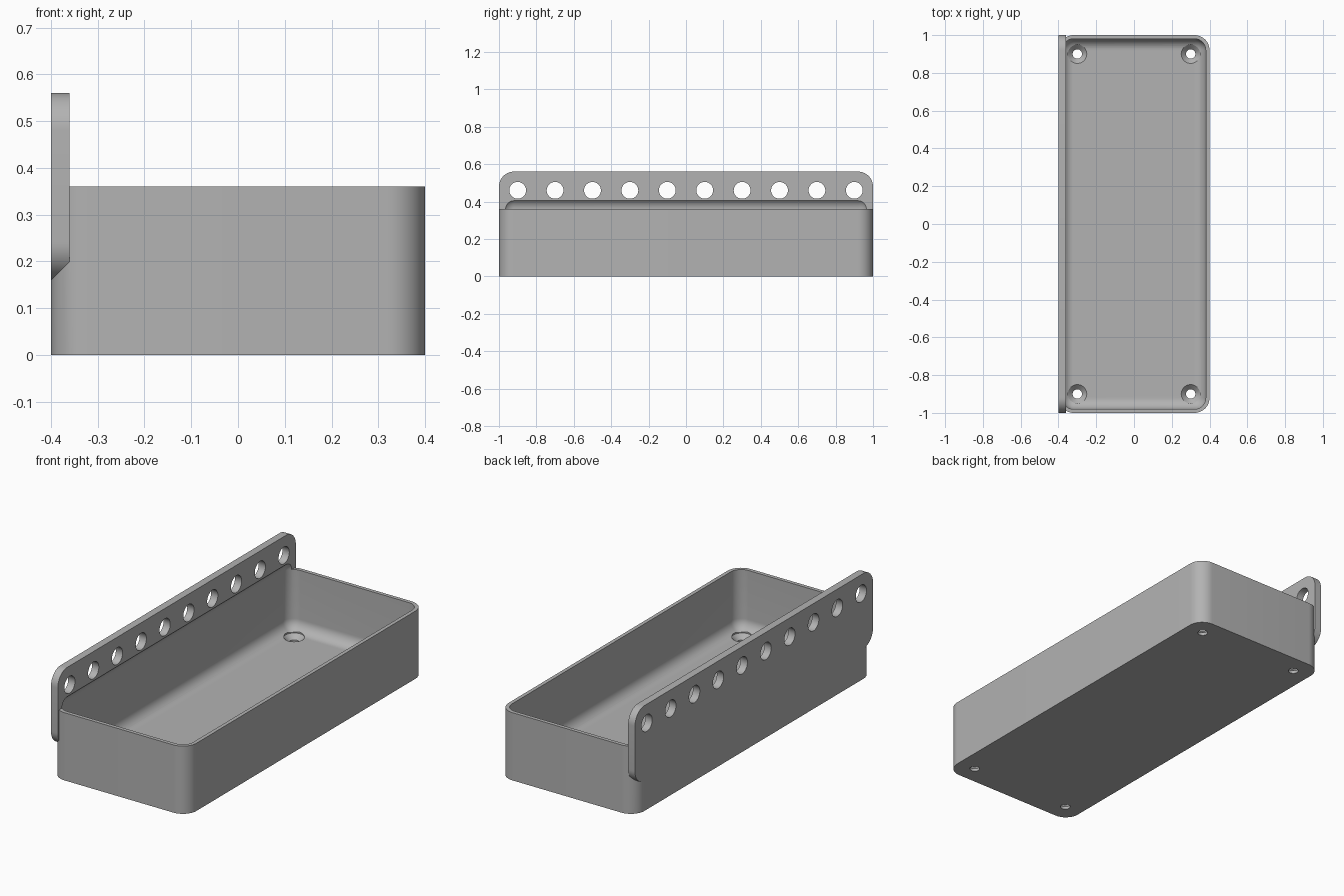
import bpy, bmesh
from math import pi
from mathutils import Matrix, Vector

if "Cube" in bpy.data.objects:
    bpy.data.objects.remove(bpy.data.objects["Cube"])

R = 0.08      # outer corner radius
WALL = 0.02
FLOOR = 0.04

grey = bpy.data.materials.new("mid grey plastic")
grey.use_nodes = True
colour = (0.45, 0.45, 0.45, 1)
grey.diffuse_color = colour
grey.node_tree.nodes["Principled BSDF"].inputs["Base Color"].default_value = colour


def to_object(name, bm):
    bmesh.ops.recalc_face_normals(bm, faces=bm.faces)
    mesh = bpy.data.meshes.new(name)
    bm.to_mesh(mesh)
    bm.free()
    mesh.materials.append(grey)
    ob = bpy.data.objects.new(name, mesh)
    bpy.context.collection.objects.link(ob)
    return ob


def rounded_block(name, low, high, radius, axis=None, segments=12):
    """Block with edges along one axis rounded, or every edge if axis is None."""
    low, high = Vector(low), Vector(high)
    bm = bmesh.new()
    bmesh.ops.create_cube(bm, size=1)
    bmesh.ops.scale(bm, vec=high - low, verts=bm.verts)
    bmesh.ops.translate(bm, vec=(low + high) / 2, verts=bm.verts)
    edges = [e for e in bm.edges if axis is None
             or abs((e.verts[0].co - e.verts[1].co)[axis]) > 1e-4]
    bmesh.ops.bevel(bm, geom=edges, offset=radius, segments=segments,
                    profile=0.5, affect='EDGES')
    return to_object(name, bm)


def turned(bm, profile, centre, steps=32):
    """Closed solid turned about z from (radius, height) points."""
    rings = []
    for r, z in profile:
        ring = bmesh.ops.create_circle(bm, segments=steps, radius=r,
                                       matrix=Matrix.Translation((*centre, z)))
        rings.append(ring["verts"])
    for a, b in zip(rings, rings[1:]):
        for i in range(steps):
            j = (i + 1) % steps
            bm.faces.new((a[i], a[j], b[j], b[i]))
    bm.faces.new(rings[0])
    bm.faces.new(rings[-1])


def combine(target, other, operation):
    mod = target.modifiers.new(operation.lower(), 'BOOLEAN')
    mod.operation = operation
    mod.solver = 'EXACT'
    mod.object = other
    bpy.context.view_layer.objects.active = target
    bpy.ops.object.modifier_apply(modifier=mod.name)
    bpy.data.objects.remove(other)


# Tray body and the tall mounting panel on its side
tray = rounded_block("tray", (-0.4, -1, 0), (0.4, 1, 0.36), R, axis=2)
panel = rounded_block("mounting_panel", (-0.4, -1, 0.16), (-0.36, 1, 0.56), R, axis=0)
combine(tray, panel, 'UNION')

# Hollow with rounded floor and a rounded undercut in the panel
inner = R - WALL
hollow = rounded_block("hollow", (-0.4 + WALL, -1 + WALL, FLOOR),
                       (0.4 - WALL, 1 - WALL, 0.36 + inner), inner)
combine(tray, hollow, 'DIFFERENCE')

# Row of ten holes through the panel
bm = bmesh.new()
for i in range(10):
    place = Matrix.Translation((-0.38, -0.9 + 0.2 * i, 0.46)) @ Matrix.Rotation(pi / 2, 4, 'Y')
    bmesh.ops.create_cone(bm, cap_ends=True, segments=32, radius1=0.045,
                          radius2=0.045, depth=0.1, matrix=place)
combine(tray, to_object("panel_holes", bm), 'DIFFERENCE')

# Countersunk screw holes in the floor
bm = bmesh.new()
for x in (-0.3, 0.3):
    for y in (-0.9, 0.9):
        turned(bm, [(0.025, -0.02), (0.025, 0.015), (0.05, FLOOR), (0.05, 0.08)], (x, y))
combine(tray, to_object("screw_holes", bm), 'DIFFERENCE')

# Smooth curves with sharp rims
bpy.ops.object.select_all(action='DESELECT')
tray.select_set(True)
bpy.context.view_layer.objects.active = tray
bpy.ops.object.shade_smooth_by_angle(angle=pi / 6)
